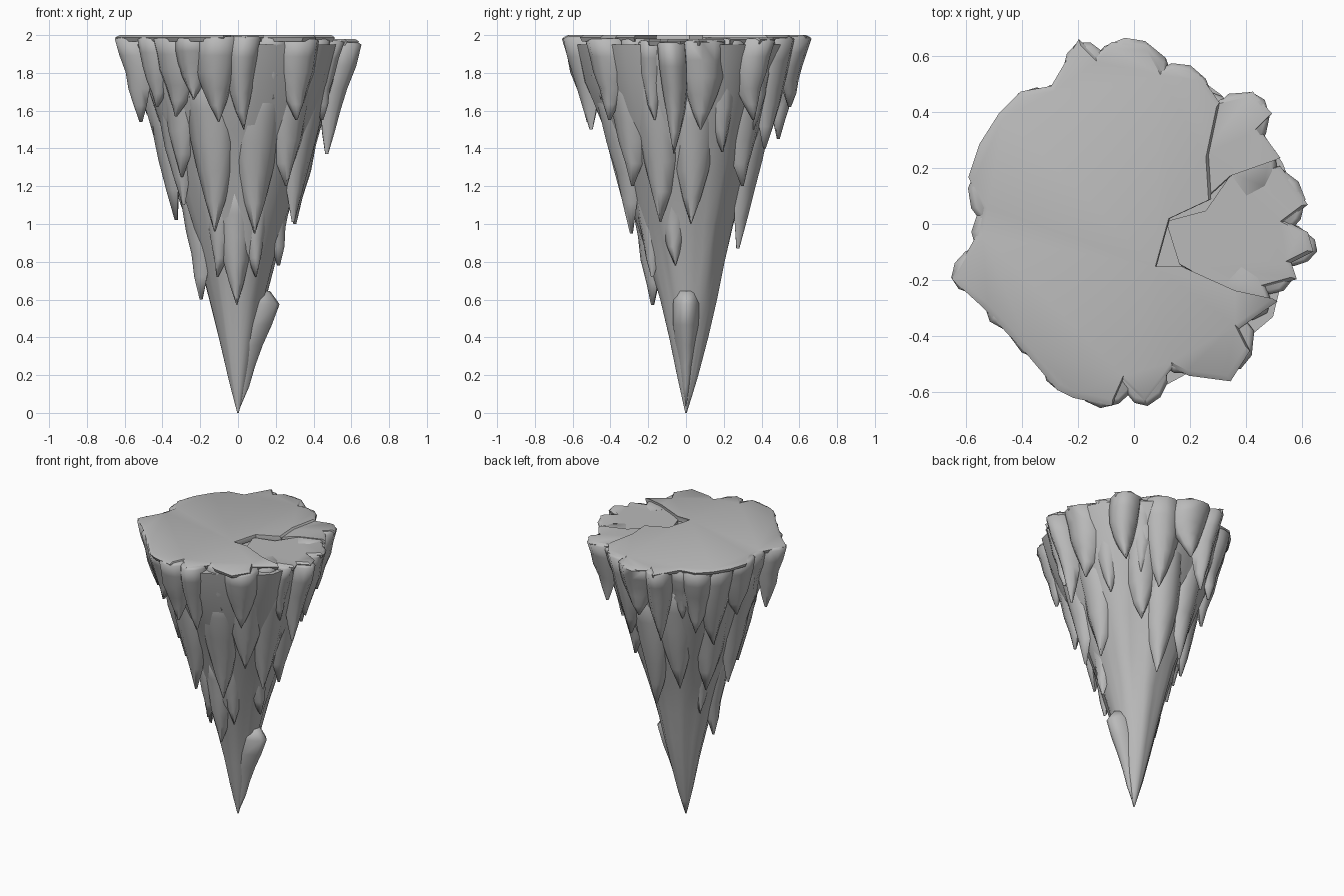
import bpy, bmesh, math, random
from mathutils import Vector, noise

if "Cube" in bpy.data.objects:
    bpy.data.objects.remove(bpy.data.objects["Cube"])

random.seed(4)
stone = bpy.data.materials.new("grey_stone")
stone.diffuse_color = (0.49, 0.49, 0.49, 1)
stone.use_nodes = True
stone.node_tree.nodes["Principled BSDF"].inputs["Base Color"].default_value = stone.diffuse_color


def finish(name, bm, angle=75):
    bmesh.ops.recalc_face_normals(bm, faces=bm.faces)
    me = bpy.data.meshes.new(name)
    bm.to_mesh(me)
    bm.free()
    ob = bpy.data.objects.new(name, me)
    bpy.context.collection.objects.link(ob)
    me.materials.append(stone)
    bpy.ops.object.select_all(action='DESELECT')
    bpy.context.view_layer.objects.active = ob
    ob.select_set(True)
    bpy.ops.object.shade_smooth_by_angle(angle=math.radians(angle))
    return ob


def loft(bm, rings):
    """Skin a list of point rings and close both ends."""
    vr = [[bm.verts.new(p) for p in r] for r in rings]
    n = len(vr[0])
    for a, b in zip(vr, vr[1:]):
        for i in range(n):
            j = (i + 1) % n
            bm.faces.new((a[i], a[j], b[j], b[i]))
    bm.faces.new(vr[0])
    bm.faces.new(vr[-1])


# Tapering core with soft vertical flutes
PROFILE = [(0, .004), (.1, .03), (.2, .055), (.4, .1), (.6, .145), (.8, .195), (1, .25),
           (1.25, .33), (1.5, .415), (1.75, .505), (1.95, .565)]
bm = bmesh.new()
rings = []
for z, r in PROFILE:
    ring = []
    for i in range(32):
        a = math.tau * i / 32
        f = noise.noise(Vector((3 * math.cos(a), 3 * math.sin(a), z * .9)))
        f += .5 * noise.noise(Vector((6 * math.cos(a), 6 * math.sin(a), z * 2 + 7)))
        rr = r * (1 + .1 * f)
        lean = .015 * math.sin(math.pi * min(z, 1))
        ring.append((rr * math.cos(a), rr * math.sin(a) + lean, z))
    rings.append(ring)
loft(bm, rings)
finish("rock_core", bm)

# Hanging shard: flattened section, broad head and pointed lower end
SECTION = [(-1, -1.1), (-1, -.1), (-.66, .6), (-.1, 1), (.45, .8), (1, -.1), (1, -1.1), (0, -1.3)]


def shard(bm, ang, z0, r0, z1, r1, w, depth, widths, crown=(.012, .02)):
    """Crown gives the rise and the inward step of the softened head."""
    ca, sa = math.cos(ang), math.sin(ang)
    rings = []
    flip = random.choice((-1, 1))
    bend = random.uniform(-.02, .02)
    steps = [(0, widths[0] * .93, crown)]
    steps += [(k / (len(widths) - 1), wk, (0, 0)) for k, wk in enumerate(widths)]
    for t, wk, (rise, inset) in steps:
        z = z0 + (z1 - z0) * t + rise
        d = depth * (1 - .9 * t ** 2)
        outer = r0 + (r1 - r0) * t + .02 * math.sin(math.pi * t) * (random.random() - .4) - inset
        side = bend * math.sin(math.pi * t)
        ring = []
        for u, v in SECTION:
            p = side + u * flip * w * wk
            q = outer - d * (1 - v)
            ring.append((q * ca - p * sa, q * sa + p * ca, z))
        rings.append(ring)
    loft(bm, rings)


# Rim shards: rim x, rim y, tip height, half width, head height
RIM = [(-.195, .65, 1.45, .07, 1.98), (-.02, .665, 1.62, .11, 1.98), (.19, .57, 1.4, .10, 1.98),
       (.31, .46, 1.5, .08, 1.96), (.46, .45, 1.55, .08, 1.97), (.50, .27, 1.38, .09, 1.97),
       (.61, .10, 1.5, .10, 1.96), (.655, -.09, 1.37, .06, 1.95), (.56, -.21, 1.55, .065, 1.96),
       (.48, -.31, 1.62, .07, 1.97), (.39, -.51, 1.55, .09, 1.97), (.22, -.53, 1.66, .09, 1.98),
       (.04, -.65, 1.5, .07, 1.98), (-.13, -.655, 1.54, .09, 1.98), (-.28, -.59, 1.66, .08, 1.98),
       (-.41, -.45, 1.57, .11, 1.98), (-.52, -.34, 1.62, .08, 1.98), (-.65, -.2, 1.54, .07, 1.98),
       (-.58, -.04, 1.45, .1, 1.98), (-.59, .14, 1.58, .10, 1.98), (-.52, .31, 1.38, .1, 1.98),
       (-.42, .46, 1.5, .09, 1.97), (-.31, .49, 1.6, .08, 1.97)]
bm = bmesh.new()
for x, y, tip, w, top in RIM:
    r = math.hypot(x, y)
    shard(bm, math.atan2(y, x), top, r, tip, r * (1 - (2 - tip) * .43), w, .07,
          (1.2, 1.2, 1.08, .8, .45, .03))
finish("rim_shards", bm)

# Lower tiers: angle in degrees, tip height, tip radius, half width, length
MIDDLE = [(180, 1.02, .335, .085, .8), (210, 1.1, .34, .085, .75), (-113, .96, .325, .085, .8),
          (-73, .95, .31, .085, .8), (-25, 1.01, .33, .085, .8), (5, 1.0, .31, .08, .7),
          (-48, 1.2, .39, .08, .6), (-142, 1.25, .385, .08, .6), (58, 1.2, .36, .08, .6),
          (82, .87, .285, .08, .8), (118, 1.03, .32, .085, .75), (150, 1.0, .31, .085, .7)]
LOWER = [(188, .60, .205, .06, .6), (-92, .57, .185, .065, .6), (-122, .72, .215, .055, .5),
         (-62, .72, .21, .055, .5), (-15, .78, .23, .06, .5), (150, .8, .22, .055, .45)]

for name, tier, slope in (("middle_shards", MIDDLE, .25), ("lower_shards", LOWER, .19)):
    bm = bmesh.new()
    for deg, tip, rt, w, length in tier:
        shard(bm, math.radians(deg), tip + length, rt + slope * length, tip, rt, w, .07,
              (1.4, 1.5, 1.35, 1.05, .6, .03), (.1, .06))
    finish(name, bm)

# Ledge standing out near the point
bm = bmesh.new()
shard(bm, 0, .575, .22, .03, .012, .085, .08, (.8, .8, .65, .45, .25, .05), (.07, .05))
finish("lower_ledge", bm)


def slab(name, outline, top, thick):
    """Thin broken slab with a softened upper edge, lying on the shard heads."""
    bm = bmesh.new()
    low, mid, cap = [[bm.verts.new((x * s, y * s, z)) for x, y in outline] for s, z in
                     ((.965, top - thick), (.985, top - .012), (.95, top))]
    for a, b in ((low, mid), (mid, cap)):
        for i in range(len(a)):
            j = (i + 1) % len(a)
            bm.faces.new((a[i], a[j], b[j], b[i]))
    ends = [bm.faces.new(low), bm.faces.new(cap)]
    bm.normal_update()
    bmesh.ops.triangulate(bm, faces=ends, ngon_method='EAR_CLIP')
    finish(name, bm, 40)


# Broken top slabs, the right hand ones sitting slightly lower
slab("main_top_slab", [(.13, .02), (.28, .09), (.27, .25), (.31, .44), (.24, .54), (.16, .57),
     (.10, .56), (.05, .65), (-.08, .66), (-.14, .61), (-.20, .67), (-.30, .50), (-.41, .48),
     (-.49, .40), (-.56, .29), (-.60, .17), (-.55, .06), (-.57, -.04), (-.66, -.20),
     (-.55, -.30), (-.39, -.47), (-.28, -.60), (-.22, -.63), (-.08, -.66), (-.04, -.57),
     (.04, -.65), (.14, -.52), (.2, -.55), (.35, -.57), (.42, -.46), (.38, -.38), (.45, -.33),
     (.52, -.28), (.38, -.25), (.18, -.16), (.08, -.16)], 2.0, .035)
slab("right_slab", [(.12, .01), (.17, -.15), (.37, -.26), (.59, -.2), (.57, -.14), (.65, -.1),
     (.63, -.03), (.55, .01), (.63, .07), (.53, .21), (.36, .18), (.27, .05)], 1.98, .035)
slab("back_right_slab", [(.25, .08), (.36, .18), (.53, .24), (.45, .35), (.50, .40), (.43, .48),
     (.31, .45), (.25, .25)], 1.988, .035)
